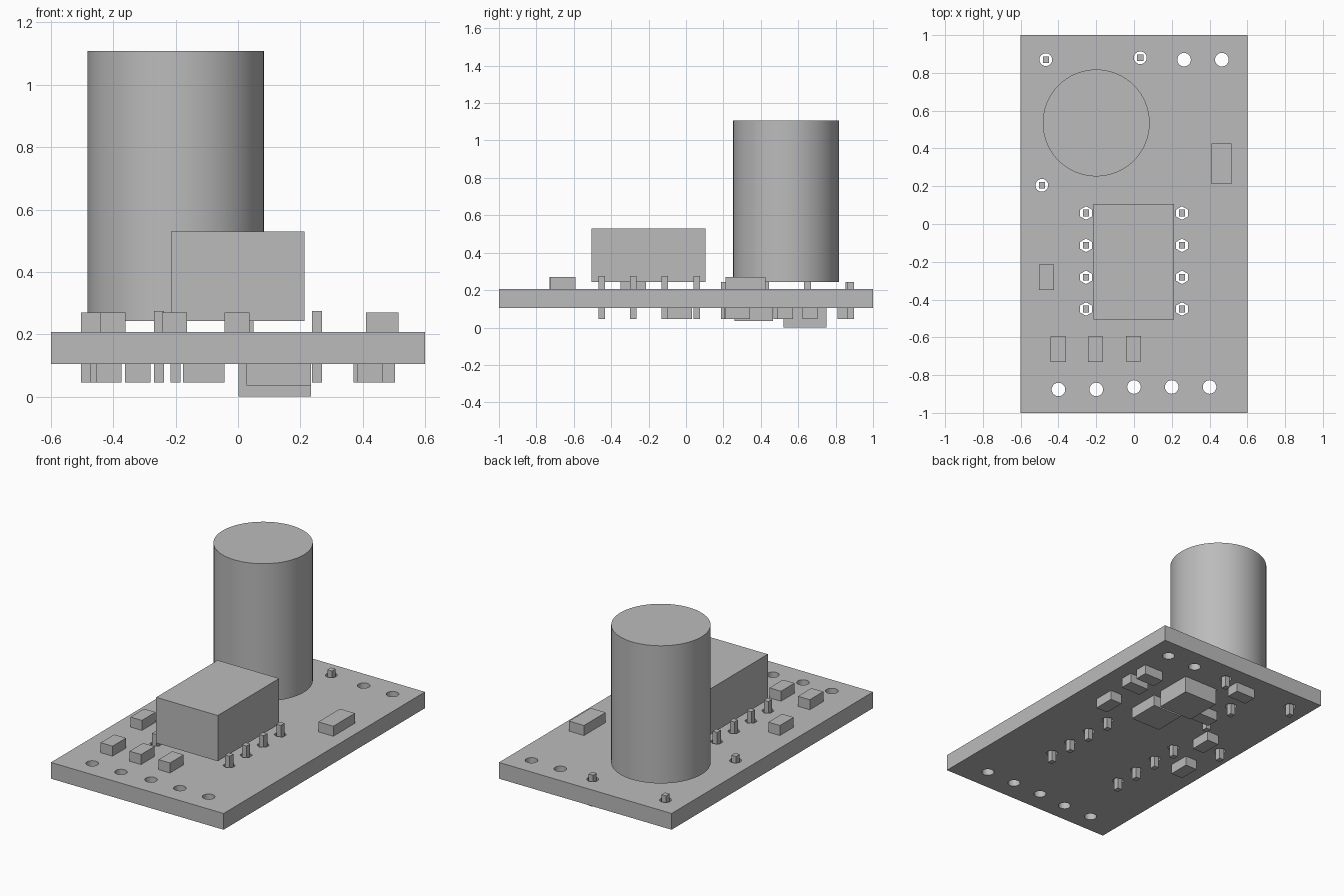
import bpy, bmesh, math
from mathutils import Matrix, Vector

if "Cube" in bpy.data.objects:
    bpy.data.objects.remove(bpy.data.objects["Cube"], do_unlink=True)

grey = bpy.data.materials.new("plain grey")
grey.use_nodes = True
COLOUR = (0.5, 0.5, 0.5, 1)
grey.diffuse_color = COLOUR
grey.node_tree.nodes["Principled BSDF"].inputs["Base Color"].default_value = COLOUR


def finish(name, bm):
    mesh = bpy.data.meshes.new(name)
    bm.to_mesh(mesh)
    bm.free()
    mesh.materials.append(grey)
    obj = bpy.data.objects.new(name, mesh)
    bpy.context.collection.objects.link(obj)
    return obj


def box(name, x, y, z):
    """Box from (low, high) pairs on each axis."""
    bm = bmesh.new()
    size = Vector((x[1] - x[0], y[1] - y[0], z[1] - z[0]))
    mid = Vector((sum(x), sum(y), sum(z))) / 2
    bmesh.ops.create_cube(bm, size=1, matrix=Matrix.Translation(mid) @ Matrix.Diagonal(size).to_4x4())
    return finish(name, bm)


def add_cylinder(bm, x, y, z, radius, sides):
    bmesh.ops.create_cone(bm, cap_ends=True, segments=sides, radius1=radius, radius2=radius,
                          depth=z[1] - z[0], matrix=Matrix.Translation((x, y, sum(z) / 2)))


BOTTOM, TOP = 0.105, 0.207
UNDER = 0.045

# Pin and hole positions
chip_pins = [(s * 0.254, y) for s in (-1, 1) for y in (0.058, -0.113, -0.282, -0.45)]
lead_pins = [(-0.467, 0.87), (0.033, 0.88), (-0.488, 0.205), (-0.2, 0.65), (-0.2, 0.426)]
open_holes = [(-0.4, -0.876), (-0.2, -0.876), (0, -0.863), (0.2, -0.863), (0.4, -0.863),
              (0.265, 0.87), (0.465, 0.87)]

# Board with drilled holes
board = box("circuit_board", (-0.6, 0.6), (-1, 1), (BOTTOM, TOP))
drill = bmesh.new()
for places, radius, sides in ((chip_pins, 0.036, 6), (lead_pins, 0.034, 16), (open_holes, 0.036, 24)):
    for x, y in places:
        add_cylinder(drill, x, y, (0, 0.4), radius, sides)
cutter = finish("hole_cutter", drill)
cutter.hide_render = True
cut = board.modifiers.new("holes", "BOOLEAN")
cut.operation = "DIFFERENCE"
cut.solver = "EXACT"
cut.object = cutter
bpy.context.view_layer.objects.active = board
bpy.ops.object.modifier_apply(modifier=cut.name)
bpy.data.objects.remove(cutter, do_unlink=True)

# Square pins through the board
for name, places, top in (("chip_pin", chip_pins, 0.275), ("lead_pin", lead_pins, 0.243)):
    for x, y in places:
        box(name, (x - 0.016, x + 0.016), (y - 0.018, y + 0.018), (UNDER, top))

# Tall capacitor
bm = bmesh.new()
add_cylinder(bm, -0.2, 0.535, (0.243, 1.108), 0.283, 64)
capacitor = finish("capacitor_can", bm)
bpy.ops.object.select_all(action="DESELECT")
capacitor.select_set(True)
bpy.context.view_layer.objects.active = capacitor
bpy.ops.object.shade_smooth_by_angle(angle=math.radians(30))

# Main block
box("main_chip", (-0.215, 0.213), (-0.505, 0.105), (0.243, 0.53))

# Small components on top: centre and size in x and y
for x, y, w, d in ((0.463, 0.318, 0.104, 0.215), (-0.463, -0.282, 0.08, 0.136),
                   (-0.402, -0.663, 0.082, 0.134), (-0.203, -0.663, 0.08, 0.134),
                   (-0.003, -0.66, 0.08, 0.136)):
    box("top_component", (x - w / 2, x + w / 2), (y - d / 2, y + d / 2), (TOP, 0.27))

# Small components underneath
LONG, SHORT = 0.134, 0.082
for x, y, w, d in ((0.423, 0.275, SHORT, LONG), (0.437, 0.53, LONG, SHORT),
                   (0.437, 0.663, LONG, SHORT), (-0.414, -0.035, SHORT, LONG),
                   (-0.322, 0.273, SHORT, LONG), (-0.11, 0.852, LONG, SHORT),
                   (-0.11, 0.51, LONG, SHORT)):
    box("under_component", (x - w / 2, x + w / 2), (y - d / 2, y + d / 2), (UNDER, BOTTOM))

# Larger chips underneath
box("under_chip_deep", (0.002, 0.234), (0.52, 0.752), (0, BOTTOM))
box("under_chip_shallow", (0.028, 0.234), (0.26, 0.464), (0.035, BOTTOM))
